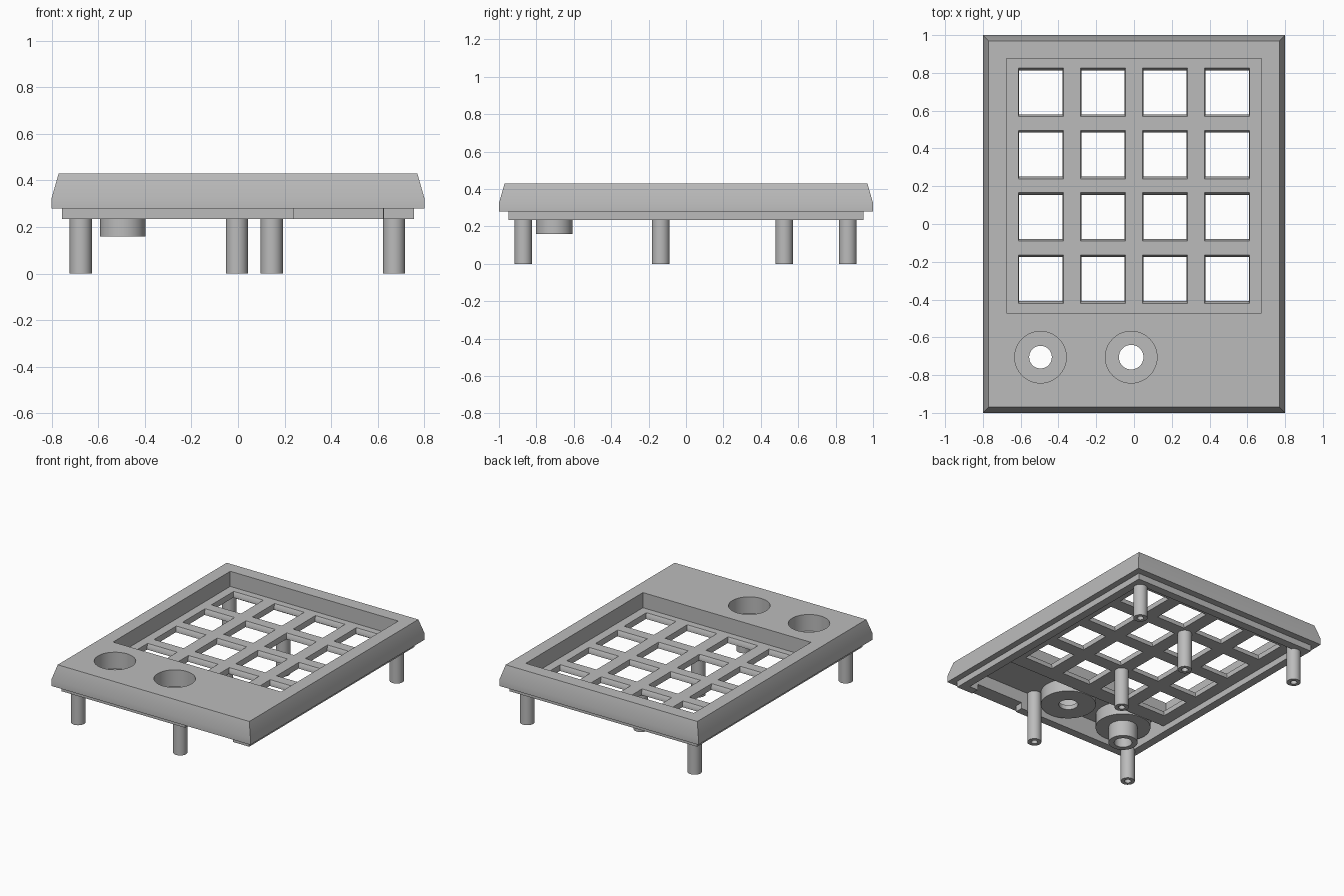
import bpy, bmesh, math
from mathutils import Matrix, Vector

cube = bpy.data.objects.get("Cube")
if cube:
    bpy.data.objects.remove(cube, do_unlink=True)

grey = bpy.data.materials.new("plain_grey")
grey.use_nodes = True
shade = (0.5, 0.5, 0.5, 1)
grey.diffuse_color = shade
grey.node_tree.nodes["Principled BSDF"].inputs["Base Color"].default_value = shade


def finish(name, bm):
    bmesh.ops.recalc_face_normals(bm, faces=bm.faces)
    mesh = bpy.data.meshes.new(name)
    bm.to_mesh(mesh)
    bm.free()
    mesh.materials.append(grey)
    ob = bpy.data.objects.new(name, mesh)
    bpy.context.collection.objects.link(ob)
    return ob


def stack(name, sections):
    """Solid through rectangles given as (x0, x1, y0, y1, z)."""
    bm = bmesh.new()
    rings = [[bm.verts.new(p) for p in
              ((x0, y0, z), (x1, y0, z), (x1, y1, z), (x0, y1, z))]
             for x0, x1, y0, y1, z in sections]
    bm.faces.new(rings[0])
    bm.faces.new(rings[-1])
    for low, high in zip(rings, rings[1:]):
        for i in range(4):
            j = (i + 1) % 4
            bm.faces.new((low[i], low[j], high[j], high[i]))
    return finish(name, bm)


def box(name, x0, x1, y0, y1, z0, z1):
    return stack(name, [(x0, x1, y0, y1, z0), (x0, x1, y0, y1, z1)])


def lathe(name, x, y, profile, closed=False):
    """Turn (radius, height) points about a vertical axis."""
    bm = bmesh.new()
    verts = [bm.verts.new((r, 0, z)) for r, z in profile]
    edges = [bm.edges.new(pair) for pair in zip(verts, verts[1:])]
    if closed:
        edges.append(bm.edges.new((verts[-1], verts[0])))
    bmesh.ops.spin(bm, geom=verts + edges, cent=(0, 0, 0), axis=(0, 0, 1),
                   angle=math.tau, steps=40, use_duplicate=False)
    bmesh.ops.remove_doubles(bm, verts=bm.verts, dist=1e-5)
    bmesh.ops.translate(bm, verts=bm.verts, vec=(x, y, 0))
    return finish(name, bm)


def rod(name, x, y, r, z0, z1):
    return lathe(name, x, y, [(0, z0), (r, z0), (r, z1), (0, z1)])


def combine(target, tool, operation="DIFFERENCE"):
    """Apply a boolean and drop the tool."""
    mod = target.modifiers.new("combine", "BOOLEAN")
    mod.operation, mod.solver, mod.object = operation, "EXACT", tool
    bpy.context.view_layer.objects.active = target
    bpy.ops.object.modifier_apply(modifier=mod.name)
    bpy.data.objects.remove(tool, do_unlink=True)


def smooth(ob):
    bpy.ops.object.select_all(action="DESELECT")
    ob.select_set(True)
    bpy.context.view_layer.objects.active = ob
    bpy.ops.object.shade_smooth_by_angle(angle=math.radians(30))


BASE, TOP, FLOOR, BAY = 0.28, 0.43, 0.32, 0.37

# Cover with sloped rim, hollow front bay and sunken keypad tray
cover = stack("cover", [(-0.8, 0.8, -1, 1, BASE), (-0.8, 0.8, -1, 1, 0.325),
                        (-0.77, 0.77, -0.97, 0.97, TOP)])
combine(cover, box("bay_cutter", -0.695, 0.695, -0.89, -0.52, 0.2, BAY))
combine(cover, box("tray_cutter", -0.675, 0.675, -0.47, 0.875, FLOOR, 0.6))

# Four by four key openings, slightly wider at the top
for col in range(4):
    for row in range(4):
        x, y = (col - 1.5) * 0.3285, 0.2025 + (row - 1.5) * 0.3295
        combine(cover, stack("key_cutter", [
            (x - 0.115, x + 0.115, y - 0.117, y + 0.117, 0.2),
            (x - 0.115, x + 0.115, y - 0.117, y + 0.117, BASE + 0.02),
            (x - 0.119, x + 0.119, y - 0.128, y + 0.128, FLOOR),
            (x - 0.119, x + 0.119, y - 0.128, y + 0.128, FLOOR + 0.02)]))

# Two round cups with a hole through each floor
CUP_Y = -0.705
for x, hole in ((-0.495, 0.06), (-0.015, 0.065)):
    combine(cover, rod("cup_body", x, CUP_Y, 0.185, BASE - 0.003, BAY + 0.02), "UNION")
    combine(cover, rod("cup_cutter", x, CUP_Y, 0.137, 0.31, 0.6))
    combine(cover, rod("hole_cutter", x, CUP_Y, hole, 0.1, 0.4))
smooth(cover)

# Collar below the left-hand cup
smooth(lathe("cup_collar", -0.495, CUP_Y, [(0.06, 0.16), (0.0975, 0.16),
                                          (0.0975, 0.3), (0.06, 0.3)], closed=True))

# Locating lip under the rim, open at the front
lip = box("lip", -0.755, 0.755, -0.95, 0.95, 0.235, BASE)
combine(lip, box("lip_cutter", -0.695, 0.695, -0.89, 0.89, 0.1, 0.5))
combine(lip, box("gap_cutter", 0.24, 0.625, -1.2, -0.8, 0.1, 0.5))

# Screw posts with blind holes
for i, (x, y) in enumerate(((-0.675, -0.87), (0.145, -0.87), (-0.005, -0.135),
                            (-0.005, 0.525), (-0.675, 0.865), (0.67, 0.865))):
    top = BAY + 0.005 if y < -0.5 else BASE + 0.01
    smooth(lathe(f"screw_post_{i + 1}", x, y, [
        (0, 0.15), (0.022, 0.15), (0.022, 0), (0.0475, 0), (0.0475, top), (0, top)]))
